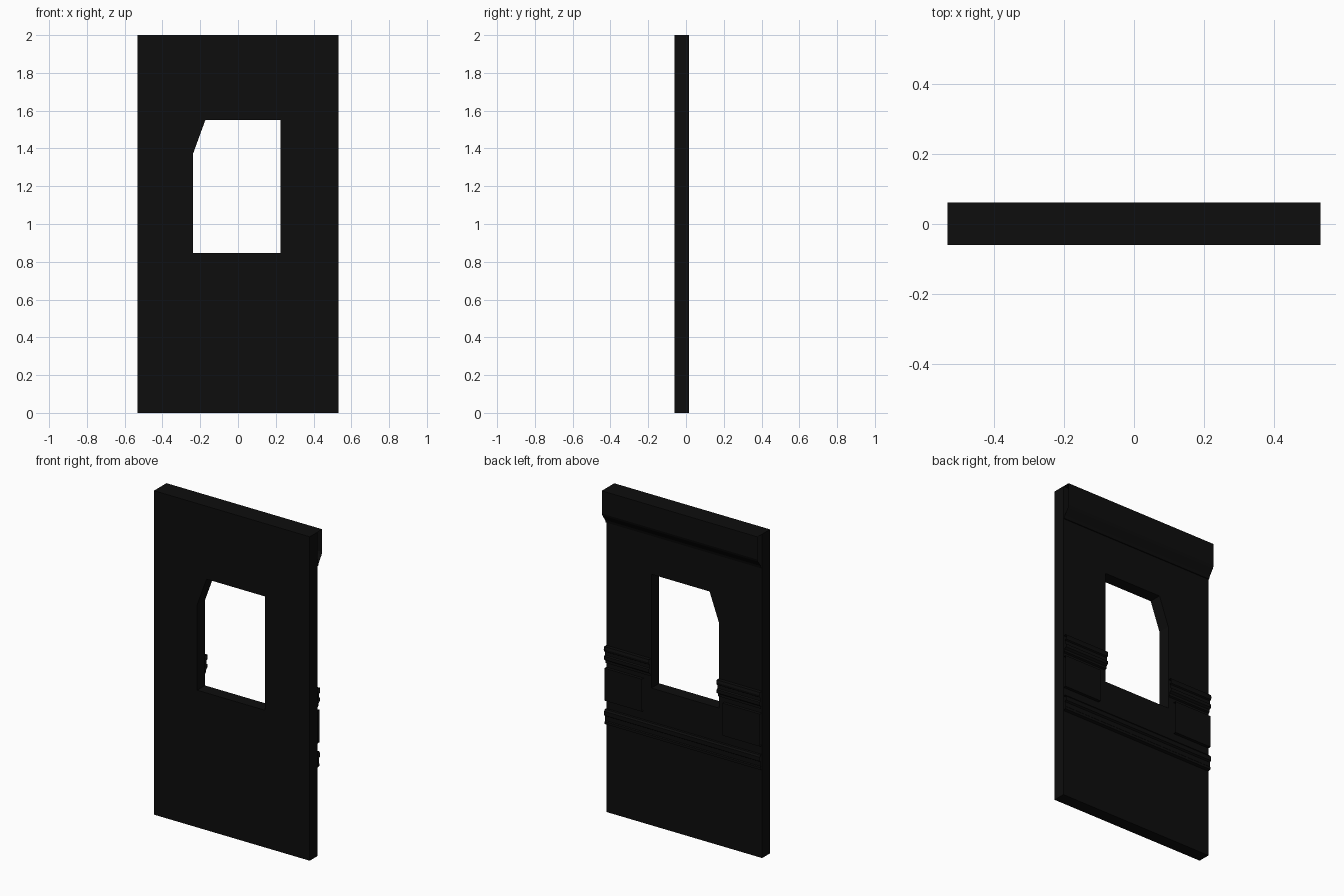
import bpy, bmesh

cube = bpy.data.objects.get("Cube")
if cube:
    bpy.data.objects.remove(cube, do_unlink=True)

black = bpy.data.materials.new("matte_black")
black.use_nodes = True
color = (0.004, 0.004, 0.004, 1)
black.diffuse_color = color
black.node_tree.nodes["Principled BSDF"].inputs["Base Color"].default_value = color

HALF, FRONT, BACK, TOP = 0.532, -0.06, 0.017, 2.0
WIN_L, WIN_R, SILL, HEAD = -0.237, 0.225, 0.847, 1.55


def finish(name, bm):
    mesh = bpy.data.meshes.new(name)
    bm.to_mesh(mesh)
    bm.free()
    mesh.materials.append(black)
    obj = bpy.data.objects.new(name, mesh)
    bpy.context.collection.objects.link(obj)
    return obj


def moulding(name, profile, x0, x1):
    """Open strip: a (depth beyond wall, height) profile, top to bottom, swept along x."""
    bm = bmesh.new()
    rows = [[bm.verts.new((x, BACK + d, z)) for x in (x0, x1)] for d, z in profile]
    for a, b in zip(rows, rows[1:]):
        bm.faces.new((a[0], a[1], b[1], b[0]))
    return finish(name, bm)


def raised_panel(name, x0, x1, z0, z1, base, height, bevel):
    """Plate with sloped edges and a sunken centre."""
    bm = bmesh.new()
    corners = [(x0, z0), (x0, z1), (x1, z1), (x1, z0)]
    face = bm.faces.new([bm.verts.new((x, BACK + base, z)) for x, z in corners])
    for thickness, depth in ((0.001, height), (bevel, 0), (0.008, -height * 0.6)):
        bmesh.ops.inset_region(bm, faces=[face], thickness=thickness, depth=depth)
    return finish(name, bm)


# Wall slab with a window opening that has one clipped corner
bm = bmesh.new()
outline = [(-HALF, 0), (HALF, 0), (HALF, TOP), (-HALF, TOP)]
opening = [(WIN_L, SILL), (WIN_R, SILL), (WIN_R, HEAD), (-0.173, HEAD), (WIN_L, 1.375)]
for loop in (outline, opening):
    vs = [bm.verts.new((x, FRONT, z)) for x, z in loop]
    for a, b in zip(vs, vs[1:] + vs[:1]):
        bm.edges.new((a, b))
bmesh.ops.triangle_fill(bm, edges=bm.edges[:], use_beauty=True)
grown = bmesh.ops.extrude_face_region(bm, geom=bm.faces[:], use_keep_orig=True)
for v in grown["geom"]:
    if isinstance(v, bmesh.types.BMVert):
        v.co.y = BACK
bmesh.ops.recalc_face_normals(bm, faces=bm.faces[:])
finish("wall", bm)

# Cornice along the top of the back
moulding("cornice", [(0, TOP), (0.045, TOP), (0.045, 1.86), (0.039, 1.845),
                     (0.025, 1.825), (0.012, 1.807), (0.006, 1.79), (0, 1.79)], -HALF, HALF)

# Lower rail runs the full width under the window
moulding("lower_rail", [(0, 0.64), (0.015, 0.64), (0.022, 0.63), (0.022, 0.605), (0.012, 0.598),
                        (0.012, 0.57), (0.017, 0.565), (0.017, 0.55), (0, 0.545)], -HALF, HALF)

# Upper rail and panelled fields on each side of the window
upper = [(0, 1.03), (0.022, 1.03), (0.026, 1.015), (0.022, 1.0), (0.014, 0.995),
         (0.014, 0.975), (0.022, 0.97), (0.022, 0.95), (0.01, 0.94), (0.01, 0.925), (0, 0.92)]
field = [(0, 0.895), (0.019, 0.895), (0.019, 0.695), (0, 0.695)]
for side, outer, inner in (("right", -HALF, WIN_L), ("left", HALF, WIN_R)):
    s = 1 if outer > 0 else -1
    a, b = sorted((outer, inner))
    moulding("upper_rail_" + side, upper, a, b)
    a, b = sorted((outer, s * 0.275))
    moulding("field_" + side, field, a, b)
    a, b = sorted((s * 0.48, s * 0.33))
    raised_panel("panel_" + side, a, b, 0.73, 0.87, 0.019, 0.009, 0.015)
